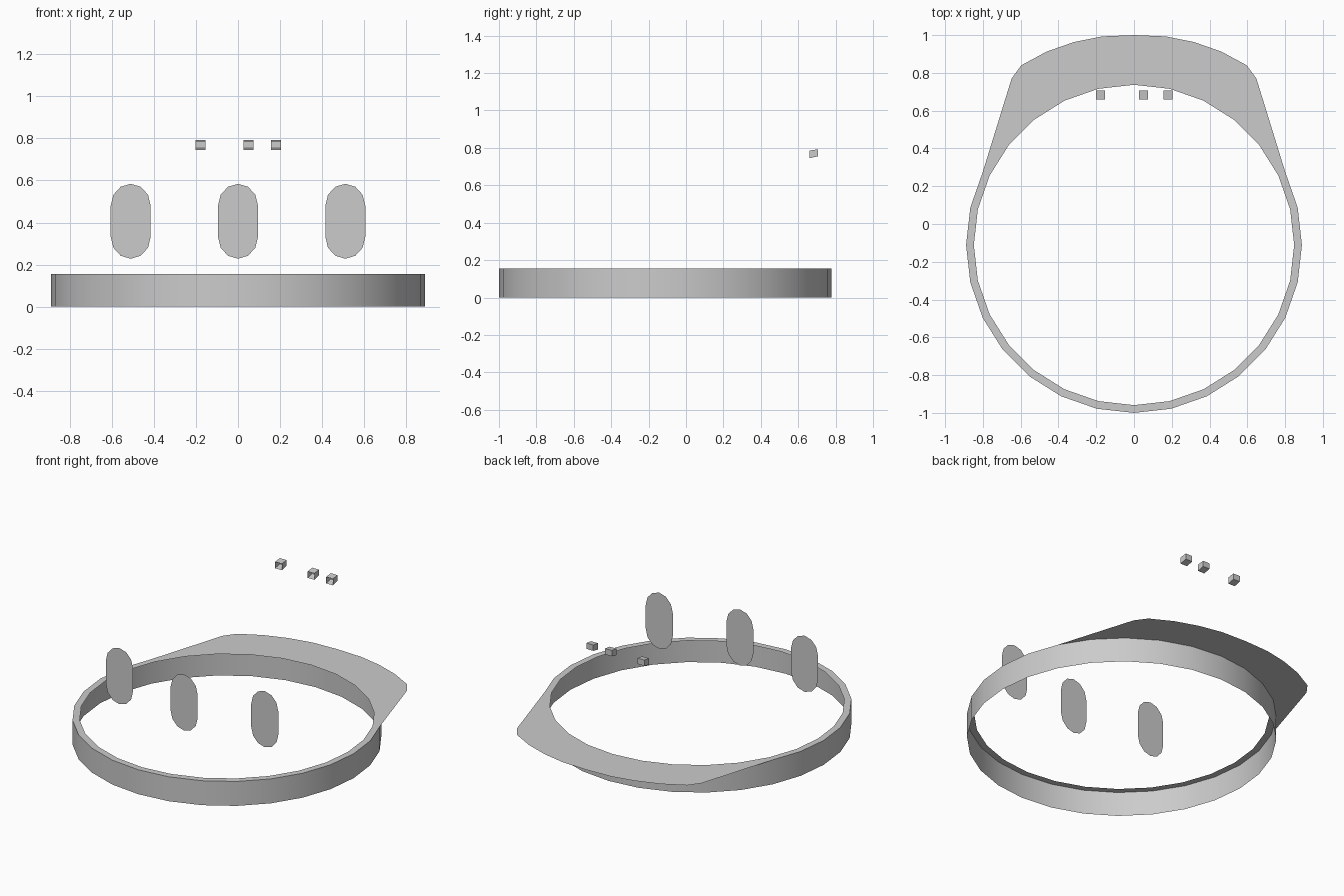
import bpy
from math import sin, cos, pi

if "Cube" in bpy.data.objects:
    bpy.data.objects.remove(bpy.data.objects["Cube"])

SIDES, R_OUT, R_IN = 28, 0.889, 0.848
CY, TOP = -0.111, 0.155


def make(name, verts, faces, smooth=False):
    mesh = bpy.data.meshes.new(name)
    mesh.from_pydata(verts, [], faces)
    mesh.update()
    ob = bpy.data.objects.new(name, mesh)
    bpy.context.collection.objects.link(ob)
    if smooth:
        bpy.ops.object.select_all(action='DESELECT')
        bpy.context.view_layer.objects.active = ob
        ob.select_set(True)
        bpy.ops.object.shade_smooth_by_angle(angle=pi / 6)
    return ob


def ring(radius, z):
    return [(radius * cos(2 * pi * i / SIDES), CY + radius * sin(2 * pi * i / SIDES), z)
            for i in range(SIDES)]


# Band: single outer wall, open underneath
wall_faces = [(i, (i + 1) % SIDES, SIDES + (i + 1) % SIDES, SIDES + i) for i in range(SIDES)]
make("band_wall", ring(R_OUT, 0) + ring(R_OUT, TOP), wall_faces, smooth=True)

# Narrow top rim, left out where the visor takes over (segments 2 to 11)
outer, inner = ring(R_OUT, TOP), ring(R_IN, TOP)
rim_faces = [f for i, f in enumerate(wall_faces) if not 2 <= i < 12]
make("band_rim", outer + inner, rim_faces)

# Visor: flat sheet level with the rim
half = [(0.648, 0.77), (0.597, 0.84), (0.462, 0.913), (0.318, 0.963), (0.17, 0.993)]
edge = [(x, y, TOP) for x, y in half] + [(0, 1, TOP)] + [(-x, y, TOP) for x, y in reversed(half)]
outline = [outer[2]] + edge + [outer[12]] + inner[12:1:-1]
make("visor", outline, [range(len(outline))])

# Oval plates standing behind the front of the band
cap = [(0.095 * cos(pi * k / 6), 0.074 + 0.104 * sin(pi * k / 6)) for k in range(7)]
oval = cap + [(-x, -z) for x, z in cap]
for name, x, y in (("left", -0.51, -0.46), ("middle", 0, -0.54), ("right", 0.51, -0.46)):
    make("oval_plate_" + name, [(x + px, y, 0.406 + pz) for px, pz in oval],
         [range(len(oval))[::-1]])

# Small boxes, open at the front and tilted slightly
section = [(0.66, 0.745), (0.706, 0.755), (0.706, 0.792), (0.66, 0.786)]
for n, x in enumerate((-0.178, 0.05, 0.18)):
    verts = [(x + s * 0.0235, y, z) for s in (-1, 1) for y, z in section]
    make(f"small_box_{n + 1}", verts,
         [(3, 2, 1, 0), (4, 5, 6, 7), (0, 1, 5, 4), (1, 2, 6, 5), (2, 3, 7, 6)])
